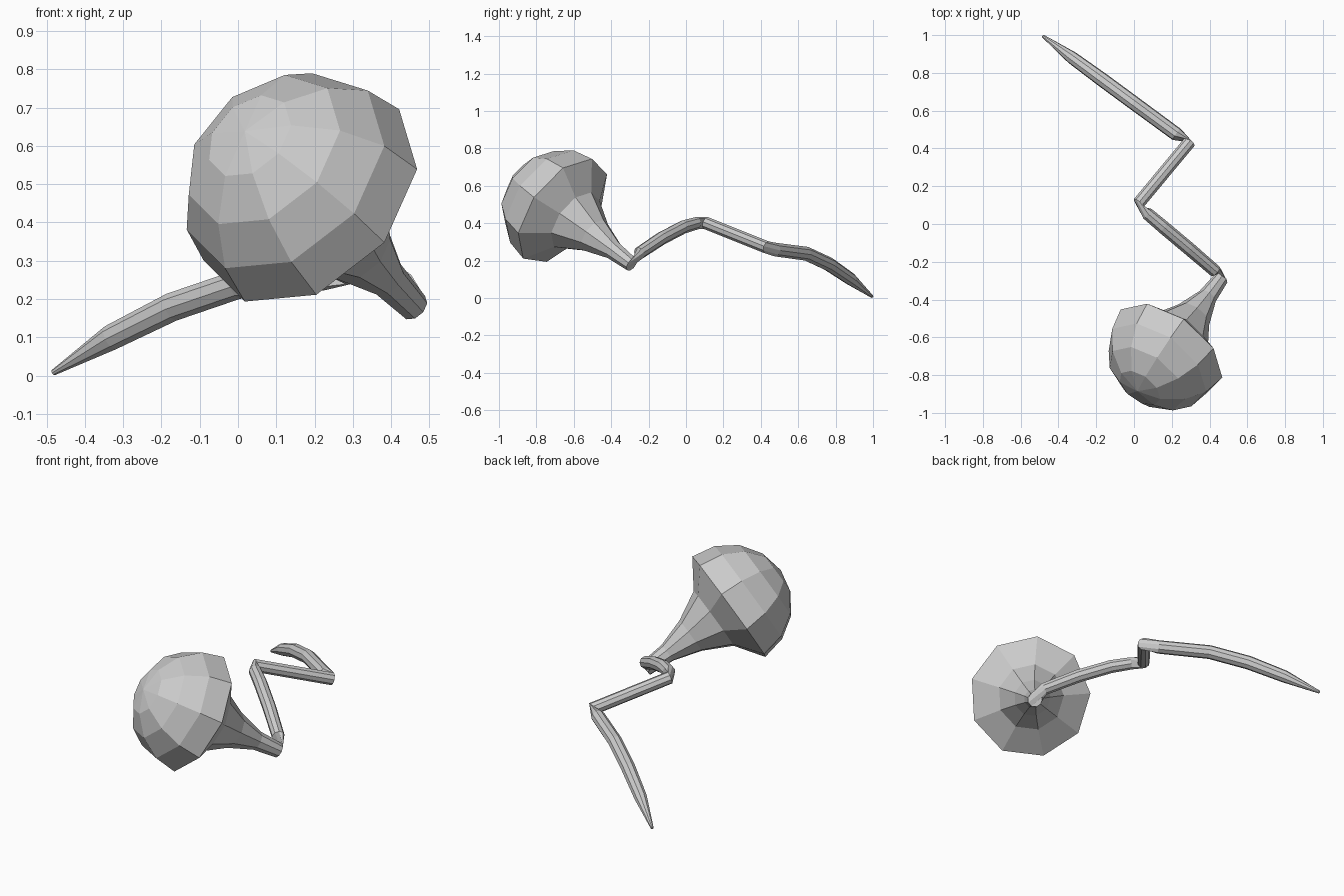
import bpy, bmesh, math
from mathutils import Vector

if "Cube" in bpy.data.objects:
    bpy.data.objects.remove(bpy.data.objects["Cube"])

SIDES = 9

def tangents(pts):
    """Averaged direction at each point of a polyline."""
    out = []
    for i in range(len(pts)):
        a = (pts[i] - pts[i - 1]).normalized() if i else Vector()
        b = (pts[i + 1] - pts[i]).normalized() if i < len(pts) - 1 else Vector()
        out.append((a + b).normalized())
    return out

def skin(name, rings, ref):
    """Bridge rings (centre, direction, radius), carrying ref without twist."""
    bm = bmesh.new()
    loops, prev = [], rings[0][1]
    for c, d, r in rings:
        ref = prev.rotation_difference(d) @ ref
        ref = (ref - d * ref.dot(d)).normalized()
        side, prev = d.cross(ref), d
        loops.append([bm.verts.new(c + r * (ref * math.cos(a) + side * math.sin(a)))
                      for a in (2 * math.pi * k / SIDES for k in range(SIDES))])
    for p, q in zip(loops, loops[1:]):
        for k in range(SIDES):
            n = (k + 1) % SIDES
            bm.faces.new((p[k], p[n], q[n], q[k]))
    bm.faces.new(loops[0][::-1])
    bm.faces.new(loops[-1])
    bmesh.ops.remove_doubles(bm, verts=bm.verts, dist=0.0005)
    bmesh.ops.recalc_face_normals(bm, faces=bm.faces)
    me = bpy.data.meshes.new(name)
    bm.to_mesh(me)
    bm.free()
    ob = bpy.data.objects.new(name, me)
    bpy.context.collection.objects.link(ob)
    return ref

# Bulb: faceted hemisphere narrowing to a neck
centre = Vector((0.185, -0.66, 0.465))
neck_end = Vector((0.46, -0.29, 0.18))
axis = (neck_end - centre).normalized()
R = 0.33
profile = [(-R * math.cos(math.radians(a)), R * math.sin(math.radians(a)))
           for a in (0.01, 22.5, 45, 67.5, 90)]
profile += [(0.10, 0.18), (0.25, 0.10), (0.40, 0.052), ((neck_end - centre).length, 0.04)]
up = Vector((0.22, 0.45, 0.86))
ref = skin("bulb", [(centre + axis * t, axis, r) for t, r in profile], up)

# Jointed limb: three segments, bent sharply at each joint
segments = [
    [(0.43, -0.25, 0.24, 0.034), (0.29, -0.13, 0.32, 0.036),
     (0.153, -0.015, 0.38, 0.036), (0.07, 0.055, 0.40, 0.034)],
    [(0.025, 0.11, 0.40, 0.034), (0.295, 0.435, 0.27, 0.034)],
    [(0.225, 0.475, 0.26, 0.037), (0.0, 0.64, 0.238, 0.038), (-0.17, 0.765, 0.18, 0.038),
     (-0.33, 0.882, 0.10, 0.034), (-0.482, 0.995, 0.008, 0.008)],
]
rings = [(neck_end, axis, 0.038)]
for seg in segments:
    pts = [Vector(p[:3]) for p in seg]
    rings += [(p, d, s[3]) for p, d, s in zip(pts, tangents(pts), seg)]
skin("jointed_limb", rings, ref)
